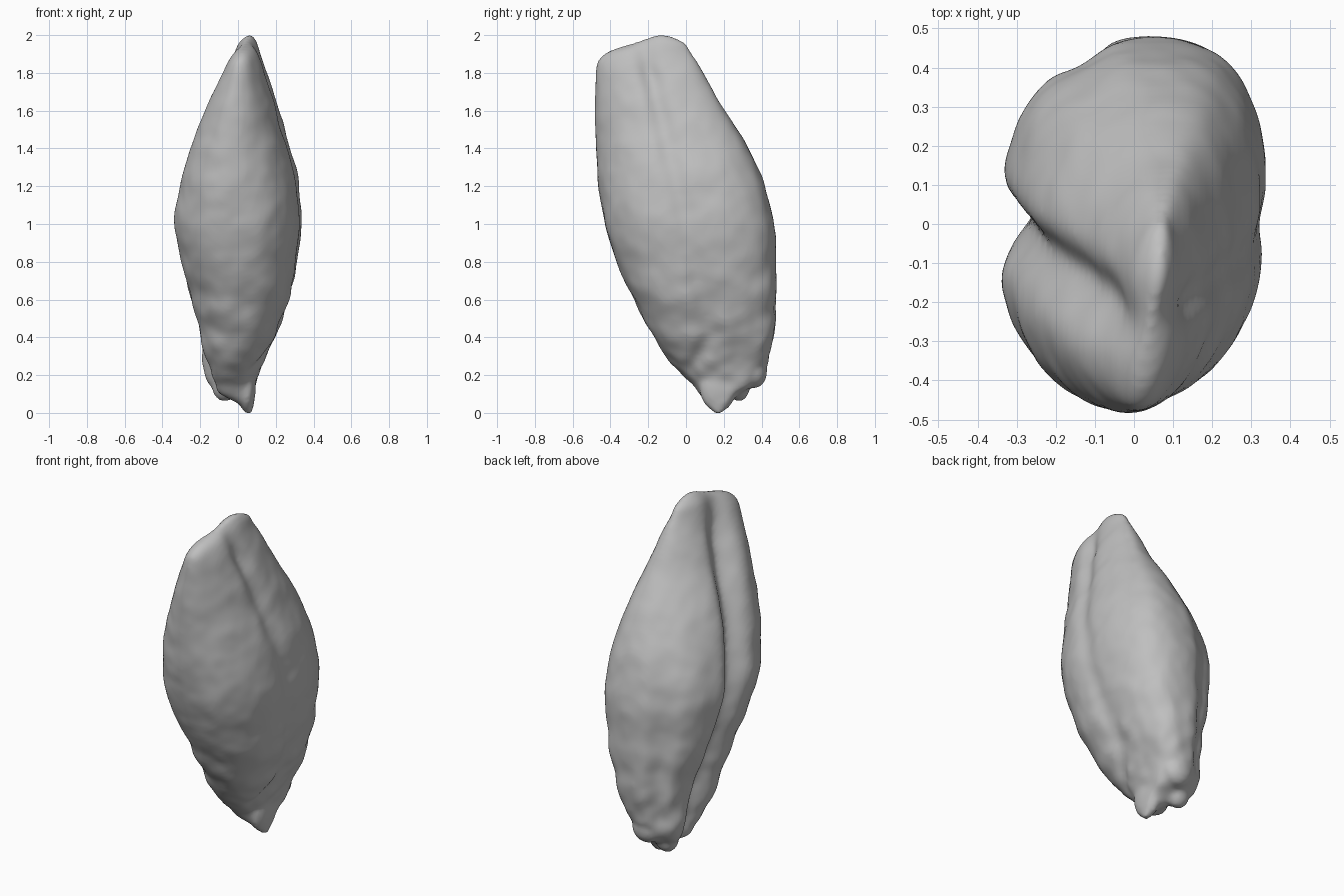
import bpy, bmesh, math
from mathutils import Vector, noise

# Remove the default cube
cube = bpy.data.objects.get("Cube")
if cube:
    bpy.data.objects.remove(cube, do_unlink=True)

SEGMENTS, STEPS = 180, 8

# Cross-section stations: height, left and right x limits, front and back y limits
stations = [
    (0, .03, .07, .15, .19), (.04, .0, .08, .12, .22), (.1, -.12, .09, .07, .28),
    (.16, -.17, .1, .03, .39), (.25, -.19, .13, -.06, .43), (.4, -.21, .2, -.17, .465),
    (.6, -.26, .27, -.28, .475), (.8, -.315, .315, -.365, .475), (1, -.345, .335, -.43, .465),
    (1.2, -.32, .32, -.46, .42), (1.4, -.265, .275, -.475, .33), (1.6, -.185, .215, -.48, .21),
    (1.8, -.095, .155, -.48, .09), (1.9, -.045, .12, -.43, .03), (1.96, .0, .1, -.27, -.01),
    (2, .05, .075, -.16, -.1)]


def catmull(p, q, r, s, t):
    """Smooth blend between stations q and r."""
    return [b + t * (c - a + t * (2 * a - 5 * b + 4 * c - d + t * (3 * (b - c) + d - a))) / 2
            for a, b, c, d in zip(p, q, r, s)]


def smooth_stations():
    last = len(stations) - 1
    for i in range(last):
        window = [stations[min(max(i + k, 0), last)] for k in (-1, 0, 1, 2)]
        for j in range(STEPS):
            yield catmull(*window, j / STEPS)
    yield stations[-1]


def bell(d, front, back):
    """Lopsided groove shape with separate front and back widths."""
    return math.exp(-(d / (front if d < 0 else back)) ** 2)


def signed_power(v, e):
    return math.copysign(abs(v) ** e, v)


def squareness(c, s, z):
    """Exponent for each quarter of the section; smaller is boxier."""
    upper = max(0, z - 1)
    if s > 0:
        return .68 + .08 * min(z, 1) + .35 * upper if c > 0 else .8 + .15 * upper
    return (.77 if c > 0 else .94) + .2 * upper


def shell_point(z, x0, x1, y0, y1, angle):
    c, s = math.cos(angle), math.sin(angle)
    cx, cy, rx, ry = (x0 + x1) / 2, (y0 + y1) / 2, (x1 - x0) / 2, (y1 - y0) / 2
    e = squareness(c, s, z)
    x = cx + rx * signed_power(c, e)
    y = cy + ry * signed_power(s, e)
    # back ridge leans to one side, more so towards the tip
    if s > 0:
        x += min(.45, .04 + .09 * z ** 3) * rx * s * (1 - .5 * max(0, c))
    else:
        x += (.04 + .06 * z * z) * rx * s
    # deep seam on one flank, shallow seam on the other
    if c < 0:
        seam = .22 - .14 * z - .055 * z * z
        width = .06 + .05 * max(0, z - 1.2)
        x += min(.085, .55 * rx) * bell(y - seam, .09, width) * abs(c)
        # broad hollow down the lower back
        hollow = .035 * bell(angle - 2.05, .25, .25) * bell(z - .6, .4, .6)
        x += .4 * hollow
        y -= hollow
    else:
        seam = min(.23 - .235 * z, .63 * z - .13)
        depth = min(.012 + .022 * abs(z - .9), .25 * rx)
        x -= depth * bell(y - seam, .05, .06) * c
    # fine wrinkles, stronger towards the base
    out = Vector((c, s, 0))
    rough = (.009 + .017 * max(0, 1 - z / .8)) * min(1, rx * 8)
    wrinkle = noise.noise(Vector((x * 5, y * 5, z * 7))) + .4 * noise.noise(Vector((x, y, z)) * 14)
    return Vector((x, y, z)) + out * rough * wrinkle


# Husk body lofted through the stations
bm = bmesh.new()
rings = [[bm.verts.new(shell_point(*st, 2 * math.pi * k / SEGMENTS)) for k in range(SEGMENTS)]
         for st in smooth_stations()]
for low, high in zip(rings, rings[1:]):
    for k in range(SEGMENTS):
        n = (k + 1) % SEGMENTS
        bm.faces.new((low[k], low[n], high[n], high[k]))
bm.faces.new(rings[0][::-1])
bm.faces.new(rings[-1])


# Knobs of the broken stalk at the base
def knob(centre, size):
    made = bmesh.ops.create_uvsphere(bm, u_segments=24, v_segments=16, radius=1)
    for v in made["verts"]:
        v.co = Vector([p + q * r for p, q, r in zip(centre, v.co, size)])


knob((-.07, .28, .15), (.07, .06, .09))
knob((.0, .36, .22), (.09, .07, .09))
knob((.045, .17, .14), (.05, .1, .135))
bmesh.ops.recalc_face_normals(bm, faces=bm.faces)

mesh = bpy.data.meshes.new("seed_husk")
bm.to_mesh(mesh)
bm.free()
husk = bpy.data.objects.new("seed_husk", mesh)
bpy.context.collection.objects.link(husk)

# Fuse the parts into one soft skin
remesh = husk.modifiers.new("Fuse", "REMESH")
remesh.mode = "VOXEL"
remesh.voxel_size = .014
remesh.use_smooth_shade = True
soften = husk.modifiers.new("Soften", "SMOOTH")
soften.factor = .5
soften.iterations = 4

# Plain grey finish
grey = bpy.data.materials.new("husk_grey")
grey.use_nodes = True
colour = (.52, .52, .52, 1)
grey.diffuse_color = colour
grey.node_tree.nodes["Principled BSDF"].inputs["Base Color"].default_value = colour
mesh.materials.append(grey)
for poly in mesh.polygons:
    poly.use_smooth = True
